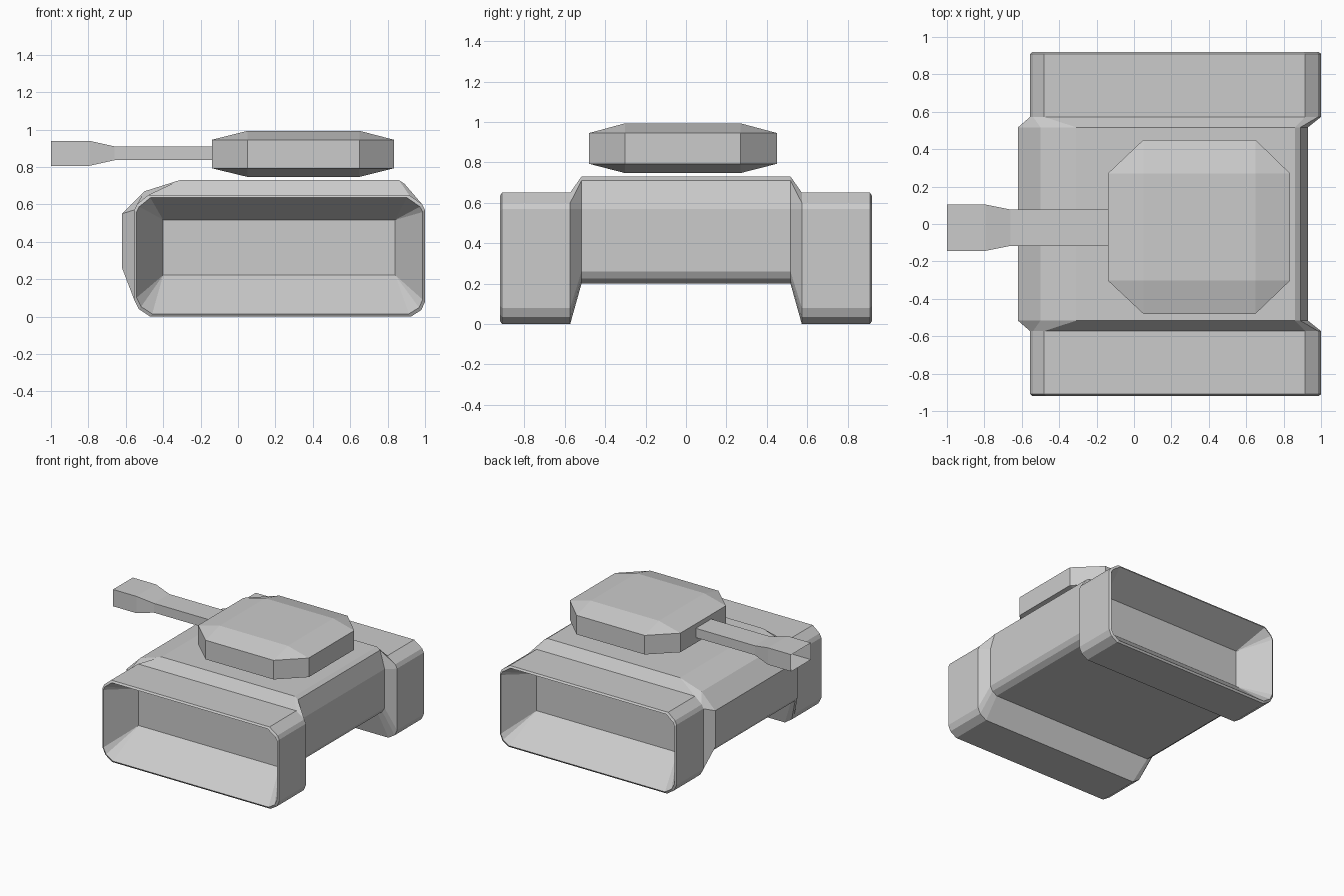
import bpy, bmesh

if "Cube" in bpy.data.objects:
    bpy.data.objects.remove(bpy.data.objects["Cube"])


def finish(bm, name):
    bmesh.ops.remove_doubles(bm, verts=bm.verts, dist=0.0005)
    bmesh.ops.recalc_face_normals(bm, faces=bm.faces)
    mesh = bpy.data.meshes.new(name)
    bm.to_mesh(mesh)
    bm.free()
    obj = bpy.data.objects.new(name, mesh)
    bpy.context.collection.objects.link(obj)
    return obj


def loft(name, rings, cap_ends):
    bm = bmesh.new()
    loops = [[bm.verts.new(p) for p in ring] for ring in rings]
    for a, b in zip(loops, loops[1:]):
        n = len(a)
        for i in range(n):
            j = (i + 1) % n
            bm.faces.new((a[i], a[j], b[j], b[i]))
    for end, cap in zip((loops[0], loops[-1]), cap_ends):
        if cap:
            bm.faces.new(end)
    return finish(bm, name)


# Side profiles (x, z), three points per corner, same order in each
track = [(-0.47, 0.0), (-0.53, 0.04), (-0.555, 0.09),
         (-0.555, 0.57), (-0.54, 0.6), (-0.48, 0.65),
         (0.915, 0.65), (0.985, 0.6), (1.0, 0.57),
         (1.0, 0.08), (0.98, 0.035), (0.925, 0.0)]
hull = [(-0.56, 0.2), (-0.6, 0.23), (-0.62, 0.26),
        (-0.62, 0.55), (-0.5, 0.67), (-0.31, 0.73),
        (0.86, 0.73), (0.89, 0.71), (0.93, 0.57),
        (0.93, 0.26), (0.91, 0.225), (0.87, 0.2)]
rim = [(0.222 + (x - 0.222) * 0.984, 0.325 + (z - 0.325) * 0.955) for x, z in track]
panel = [p for p in [(-0.4, 0.222), (-0.4, 0.517), (0.84, 0.517), (0.84, 0.222)]
         for _ in range(3)]

# Hull and both tracks, lofted across y with recessed ends
half = [(panel, 0.68), (rim, 0.92), (track, 0.91), (track, 0.573), (hull, 0.517)]
sections = [(p, -y) for p, y in half] + [(p, y) for p, y in reversed(half)]
loft("hull_and_tracks", [[(x, y, z) for x, z in p] for p, y in sections], (True, True))

# Turret: chamfered block
bm = bmesh.new()
X, Y, Z = (-0.14, 0.05, 0.65, 0.835), (-0.48, -0.302, 0.27, 0.45), (0.747, 0.793, 0.945, 0.993)
for x in X[1:3]:
    for y in Y[1:3]:
        for z in (Z[0], Z[3]):
            bm.verts.new((x, y, z))
for z in Z[1:3]:
    for i in (0, 3):
        for j in (1, 2):
            bm.verts.new((X[i], Y[j], z))
            bm.verts.new((X[j], Y[i], z))
bmesh.ops.convex_hull(bm, input=bm.verts)
bmesh.ops.dissolve_limit(bm, angle_limit=0.01, verts=bm.verts, edges=bm.edges)
finish(bm, "turret")

# Gun barrel: square tube with a wider open muzzle
steps = [(-1.0, 0.124, 0.067), (-0.795, 0.124, 0.067), (-0.66, 0.097, 0.037), (-0.135, 0.097, 0.037)]
loft("gun_barrel",
     [[(x, -0.02 + sy * w, 0.873 + sz * h) for sy, sz in ((-1, -1), (1, -1), (1, 1), (-1, 1))]
      for x, w, h in steps], (False, False))
